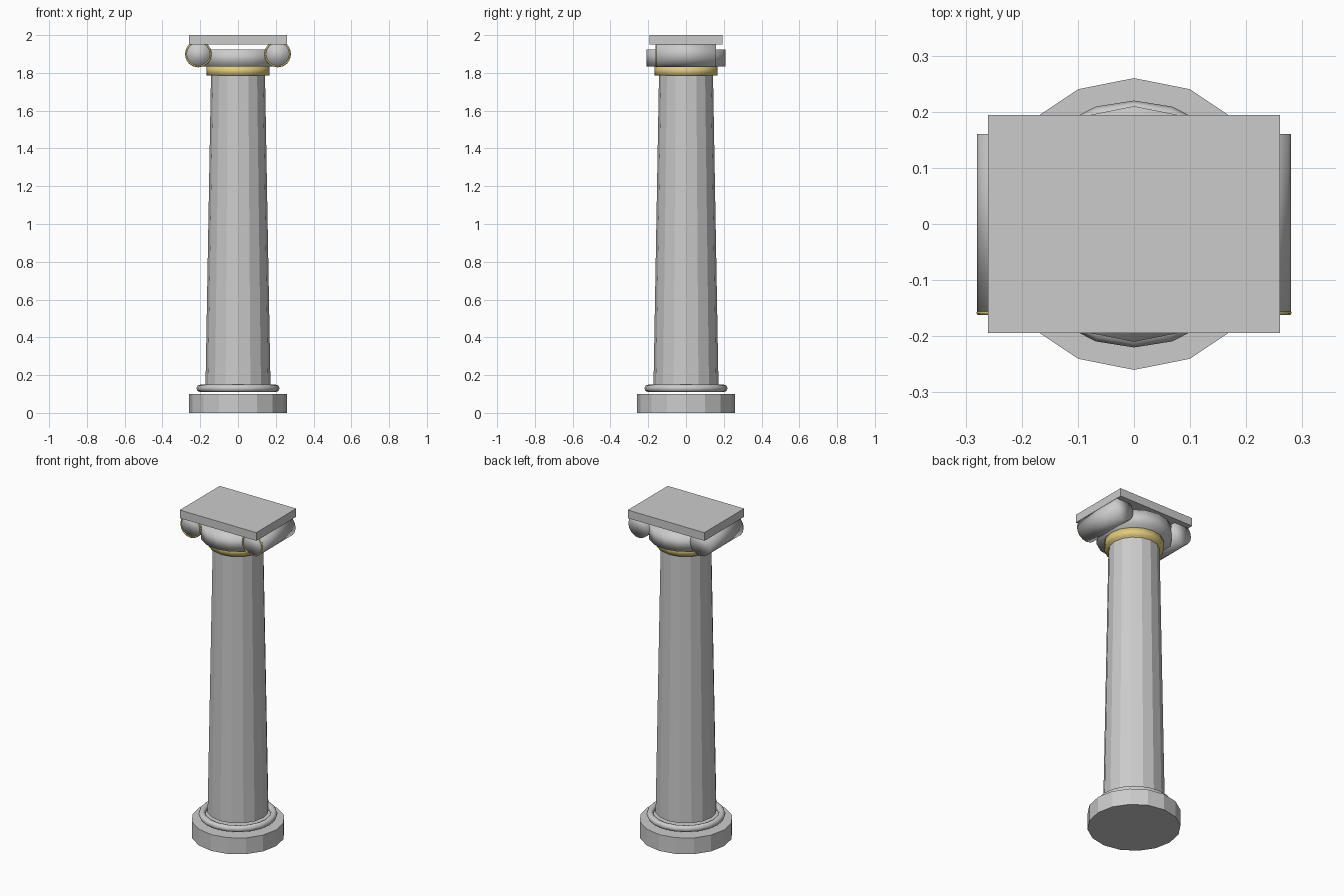
import bpy
from math import pi

if "Cube" in bpy.data.objects:
    bpy.data.objects.remove(bpy.data.objects["Cube"])

gold = bpy.data.materials.new("gold")
gold.diffuse_color = (0.75, 0.6, 0.2, 1)
gold.use_nodes = True
gold.node_tree.nodes["Principled BSDF"].inputs["Base Color"].default_value = gold.diffuse_color


def finish(name, smooth=False, mat=None):
    ob = bpy.context.object
    ob.name = name
    if smooth:
        bpy.ops.object.shade_smooth()
    if mat:
        ob.data.materials.append(mat)
    return ob


def drum(name, z0, z1, r0, r1, smooth=False, mat=None):
    """Upright 16-sided drum between two heights."""
    bpy.ops.mesh.primitive_cone_add(vertices=16, radius1=r0, radius2=r1,
                                    depth=z1 - z0, location=(0, 0, (z0 + z1) / 2))
    return finish(name, smooth, mat)


# Base: plinth and rounded moulding
drum("plinth", 0, 0.10, 0.26, 0.26)
bpy.ops.mesh.primitive_torus_add(major_segments=20, minor_segments=8, major_radius=0.20,
                                 minor_radius=0.02, location=(0, 0, 0.13))
finish("base_moulding", True)

# Tapered shaft and gilded neck
drum("shaft", 0.15, 1.79, 0.172, 0.143)
drum("neck_ring", 1.785, 1.835, 0.166, 0.166, True, gold)

# Capital: cushion, side scrolls with gilded front rims, top slab
drum("capital_cushion", 1.835, 1.925, 0.21, 0.21, True)
for side, sx in (("left", -1), ("right", 1)):
    bpy.ops.mesh.primitive_cylinder_add(vertices=16, radius=0.07, depth=0.32,
                                        location=(sx * 0.21, 0, 1.90), rotation=(pi / 2, 0, 0))
    finish("scroll_" + side, True)
    bpy.ops.mesh.primitive_torus_add(major_segments=16, minor_segments=6, major_radius=0.066,
                                     minor_radius=0.005, location=(sx * 0.21, -0.158, 1.90),
                                     rotation=(pi / 2, 0, 0))
    finish("scroll_rim_" + side, True, gold)

bpy.ops.mesh.primitive_cube_add(size=1, location=(0, 0, 1.975))
slab = finish("top_slab")
slab.scale = (0.52, 0.388, 0.05)
